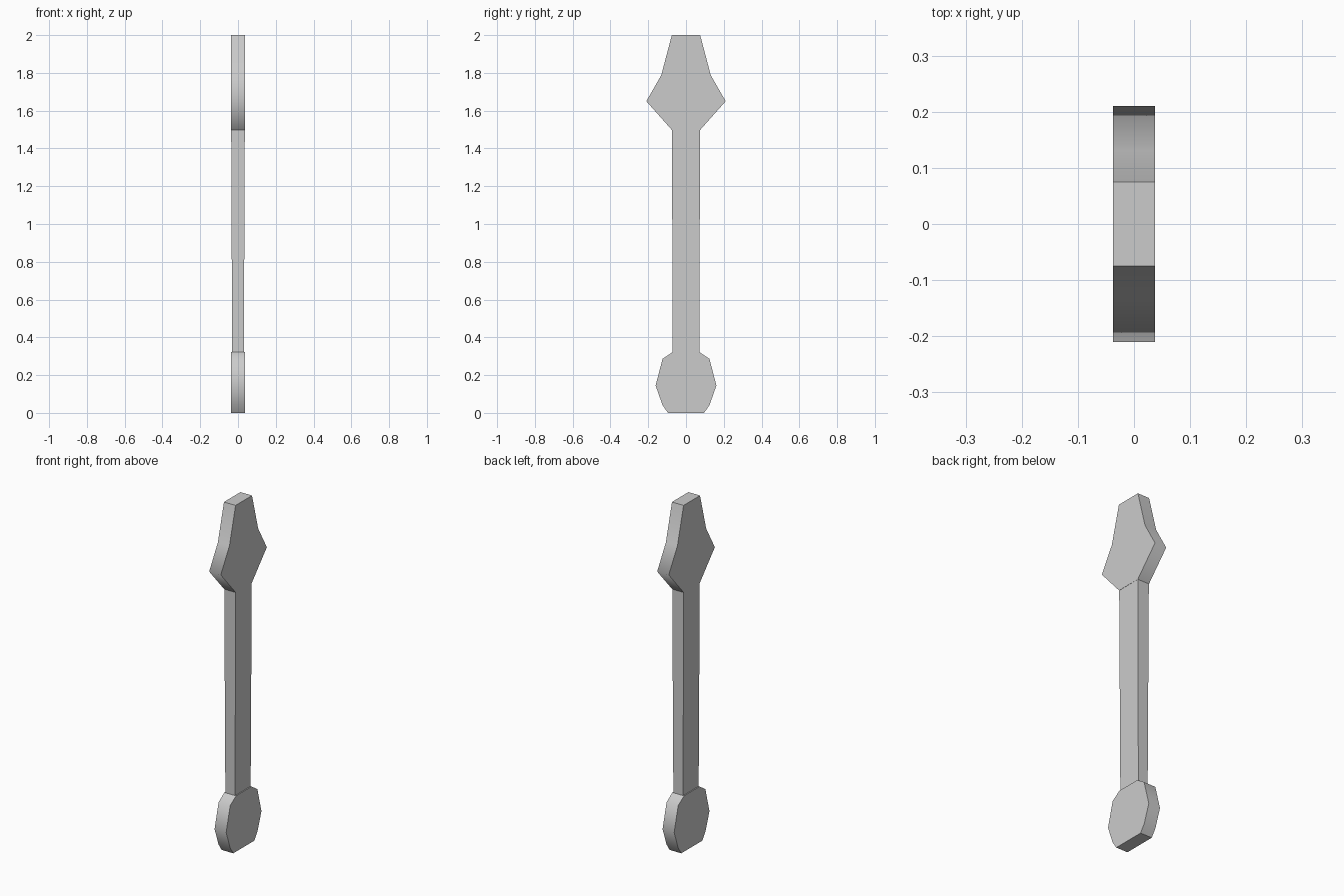
import bpy, bmesh

if "Cube" in bpy.data.objects:
    bpy.data.objects.remove(bpy.data.objects["Cube"])


def loft(name, stations, capped=True):
    """Stack rectangles given as (z, half width in y, half thickness in x)."""
    bm = bmesh.new()
    rings = [[bm.verts.new((sx * t, sy * w, z))
              for sx, sy in ((-1, -1), (1, -1), (1, 1), (-1, 1))]
             for z, w, t in stations]
    for low, high in zip(rings, rings[1:]):
        for i in range(4):
            j = (i + 1) % 4
            bm.faces.new((low[i], low[j], high[j], high[i])).smooth = True
            # keep the long corners crisp, blend the narrow rim
            bm.edges.get((low[i], high[i])).smooth = False
    for ring in (rings[0], rings[-1]):
        for i in range(4):
            bm.edges.get((ring[i], ring[(i + 1) % 4])).smooth = False
    if capped:
        bm.faces.new(rings[0][::-1])
        bm.faces.new(rings[-1])
    mesh = bpy.data.meshes.new(name)
    bm.to_mesh(mesh)
    bm.free()
    obj = bpy.data.objects.new(name, mesh)
    bpy.context.collection.objects.link(obj)
    return obj


T = 0.037

# Rounded lower end
loft("lower_end", [(0, 0.096, T), (0.043, 0.125, T), (0.145, 0.161, T),
                   (0.286, 0.124, T), (0.322, 0.071, T)])

# Slightly tapering shaft, open where it meets the ends
loft("shaft", [(0.322, 0.071, 0.031), (1.497, 0.074, 0.036)], capped=False)

# Diamond-like upper head with a blunt top
loft("upper_head", [(1.497, 0.074, T), (1.65, 0.21, T),
                    (1.788, 0.131, T), (2.0, 0.075, T)])
